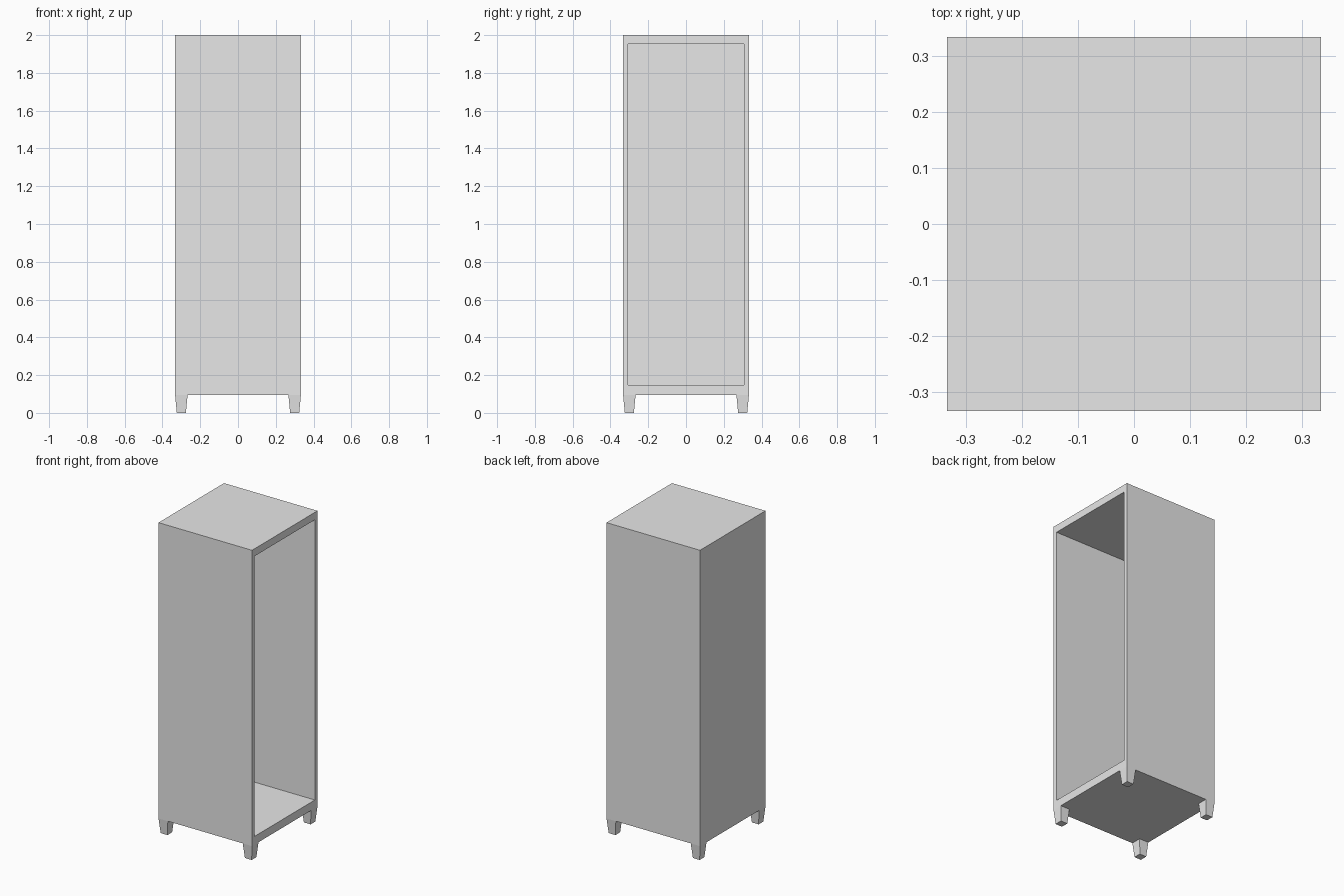
import bpy, bmesh
from mathutils import Vector

old = bpy.data.objects.get("Cube")
if old:
    bpy.data.objects.remove(old, do_unlink=True)

HALF, BASE, TOP = 0.333, 0.095, 2.0
WALL, FLOOR_Z, CEILING_Z = 0.038, 0.148, 1.952

grey = bpy.data.materials.new("plain grey")
grey.use_nodes = True
colour = (0.8, 0.8, 0.8, 1)
grey.diffuse_color = colour
grey.node_tree.nodes["Principled BSDF"].inputs["Base Color"].default_value = colour


def finish(bm, name):
    mesh = bpy.data.meshes.new(name)
    bm.to_mesh(mesh)
    bm.free()
    mesh.materials.append(grey)
    obj = bpy.data.objects.new(name, mesh)
    bpy.context.collection.objects.link(obj)
    return obj


# Cabinet body: a box hollowed out from its +x side
bm = bmesh.new()
bmesh.ops.create_cube(bm, size=1)
bmesh.ops.scale(bm, vec=(2 * HALF, 2 * HALF, TOP - BASE), verts=bm.verts)
bmesh.ops.translate(bm, vec=(0, 0, (TOP + BASE) / 2), verts=bm.verts)
bm.normal_update()
opening = next(f for f in bm.faces if f.normal.x > 0.9)
bmesh.ops.inset_region(bm, faces=[opening], thickness=WALL)
for v in opening.verts:
    v.co.z = CEILING_Z if v.co.z > 1 else FLOOR_Z
bm.normal_update()
new = bmesh.ops.extrude_discrete_faces(bm, faces=[opening])["faces"]
bmesh.ops.translate(bm, vec=(WALL - 2 * HALF, 0, 0), verts=new[0].verts)
bmesh.ops.recalc_face_normals(bm, faces=bm.faces)
finish(bm, "cabinet_body")


# Short tapered legs, one flush with each corner
def add_leg(name, sx, sy):
    top_half, foot_half = 0.033, 0.024
    bm = bmesh.new()
    bmesh.ops.create_cube(bm, size=2)
    for v in bm.verts:
        half = top_half if v.co.z > 0 else foot_half
        v.co = Vector((v.co.x * half, v.co.y * half, BASE if v.co.z > 0 else 0))
    leg = finish(bm, name)
    centre = HALF - top_half
    leg.location = (sx * centre, sy * centre, 0)


for side, sx in (("left", 1), ("right", -1)):
    for end, sy in (("front", -1), ("back", 1)):
        add_leg(f"{end}_{side}_leg", sx, sy)
